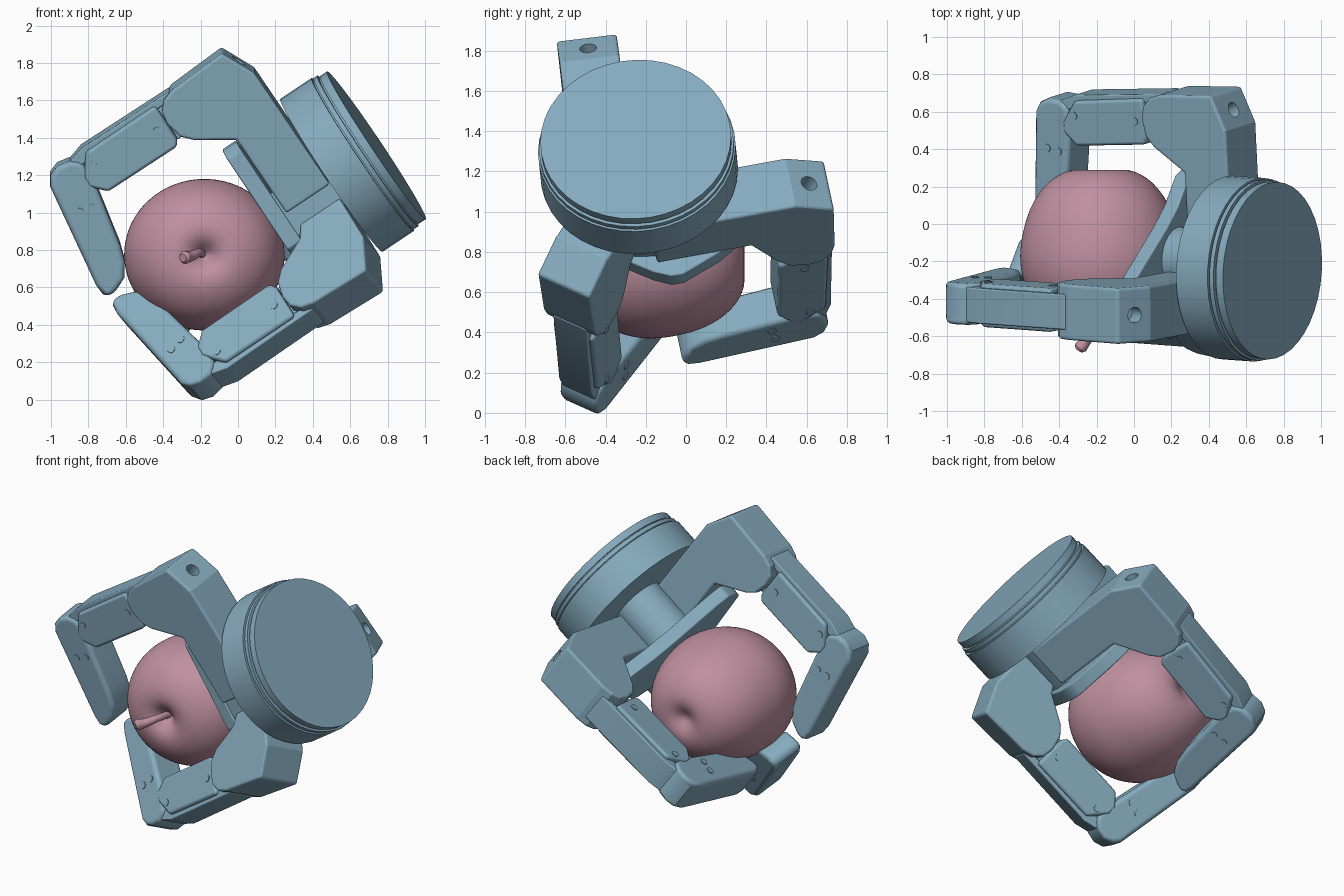
import bpy, bmesh, math
from mathutils import Vector, Matrix

if "Cube" in bpy.data.objects:
    bpy.data.objects.remove(bpy.data.objects["Cube"])

# Hand frame: P runs from the base disc to the fruit, U and V span the palm
O = Vector((0.74, -0.25, 1.36))
P = Vector((-0.83, 0.06, -0.555)).normalized()
U = Vector((0.555, 0, -0.83)).normalized()
V = U.cross(P).normalized()
U = P.cross(V).normalized()


def material(name, rgb):
    m = bpy.data.materials.new(name)
    m.diffuse_color = (*rgb, 1)
    m.use_nodes = True
    m.node_tree.nodes["Principled BSDF"].inputs["Base Color"].default_value = m.diffuse_color
    return m


STEEL = material("blue_grey", (0.24, 0.41, 0.52))
SKIN = material("fruit_pink", (0.52, 0.28, 0.35))


def frame(x, y, origin):
    m = Matrix((x, y, x.cross(y))).transposed().to_4x4()
    m.translation = origin
    return m


def finish(bm, name, m, mat, bevel=0.0, angle=35):
    bmesh.ops.transform(bm, matrix=m, verts=bm.verts)
    bmesh.ops.recalc_face_normals(bm, faces=bm.faces)
    me = bpy.data.meshes.new(name)
    bm.to_mesh(me)
    bm.free()
    ob = bpy.data.objects.new(name, me)
    bpy.context.collection.objects.link(ob)
    me.materials.append(mat)
    bpy.ops.object.select_all(action='DESELECT')
    bpy.context.view_layer.objects.active = ob
    ob.select_set(True)
    bpy.ops.object.shade_smooth_by_angle(angle=math.radians(angle))
    if bevel:
        b = ob.modifiers.new("bevel", 'BEVEL')
        b.width, b.segments, b.limit_method = bevel, 3, 'ANGLE'
        b.angle_limit = math.radians(40)
        b.harden_normals = True
    return ob


def prism(name, pts, width, m, bevel=0.012, z=0.0):
    bm = bmesh.new()
    f = bm.faces.new([bm.verts.new((x, y, z - width / 2)) for x, y in pts])
    r = bmesh.ops.extrude_face_region(bm, geom=[f])
    vs = [g for g in r['geom'] if isinstance(g, bmesh.types.BMVert)]
    bmesh.ops.translate(bm, vec=(0, 0, width), verts=vs)
    return finish(bm, name, m, STEEL, bevel)


def lathe(name, prof, m, steps, mat):
    # profile is (distance along local x, radius)
    bm = bmesh.new()
    vs = [bm.verts.new((a, r, 0)) for a, r in prof]
    es = [bm.edges.new(e) for e in zip(vs, vs[1:])]
    bmesh.ops.spin(bm, geom=vs + es, axis=(1, 0, 0), cent=(0, 0, 0),
                   angle=math.tau, steps=steps, use_duplicate=False)
    bmesh.ops.remove_doubles(bm, verts=bm.verts, dist=1e-4)
    return finish(bm, name, m, mat)


def pegs(name, places, m, radius, length):
    # round pegs crossing the finger from side to side
    bm = bmesh.new()
    for x, y in places:
        bmesh.ops.create_cone(bm, cap_ends=True, segments=16, radius1=radius,
                              radius2=radius, depth=length,
                              matrix=Matrix.Translation((x, y, 0)))
    return finish(bm, name, m, STEEL)


# Finger side profiles, as (P, outward distance)
KNUCKLE = [(.305, -.02), (.305, .70), (.39, .887), (.72, .872), (.79, .85),
           (.835, .80), (.845, .73), (.825, .64), (.775, .584), (.584, .456), (.584, -.02)]
LINK = [(.72, .62), (.72, .82), (1.46, .82), (1.46, .70), (1.38, .66)]
PHALANX = [(.87, .60), (.845, .64), (.845, .85), (1.29, .85), (1.38, .74), (1.38, .68), (1.31, .605)]
BACK_PLATE = [(.74, .83), (.74, .87), (1.30, .878), (1.40, .85), (1.38, .80)]
TIP = [(1.335, .77), (1.345, .82), (1.39, .856), (1.46, .87), (1.52, .85), (1.555, .80),
       (1.565, .74), (1.648, .22), (1.645, .16), (1.62, .13), (1.57, .14), (1.50, .17),
       (1.45, .24), (1.42, .33), (1.345, .68)]


def finger(name, u0, v0, wu, wv, lean, knuckle=KNUCKLE, hole_on=True):
    w = (U * wu + V * wv).normalized()
    m = frame(P, w, O + U * u0 + V * v0)
    j = Matrix.Translation((.7, .72, 0))
    ml = m @ j @ Matrix.Rotation(-math.radians(lean), 4, 'Z') @ j.inverted()
    base = prism(name + "_knuckle", knuckle, .30, m, .015)
    for poly in base.data.polygons:
        poly.use_smooth = False
    base.modifiers["bevel"].harden_normals = False
    if hole_on:
        # round access hole in the sloping back of the knuckle
        bm = bmesh.new()
        bmesh.ops.create_cone(bm, cap_ends=True, segments=24, radius1=.042, radius2=.042, depth=.2)
        hole = Matrix.Translation((.345, .79, 0)) @ Vector((-.187, .092, 0)).to_track_quat('Z', 'Y').to_matrix().to_4x4()
        cutter = finish(bm, name + "_hole_cutter", m @ hole, STEEL)
        for poly in cutter.data.polygons:
            poly.use_smooth = False
        cutter.hide_render = cutter.hide_viewport = True
        cut = base.modifiers.new("hole", 'BOOLEAN')
        cut.operation, cut.object = 'DIFFERENCE', cutter
    # moving links
    prism(name + "_inner_link", LINK, .15, ml, .01)
    prism(name + "_phalanx", PHALANX, .235, ml, .02)
    prism(name + "_back_plate", BACK_PLATE, .19, ml, .008)
    prism(name + "_tip", TIP, .225, ml, .03)
    pegs(name + "_phalanx_screws", [(.91, .73), (1.30, .77)], ml, .022, .245)
    pegs(name + "_tip_screws", [(1.50, .60), (1.43, .58)], ml, .022, .235)


# the lower finger is swung inwards, its knuckle ends short against the hub box
SHORT = KNUCKLE[:9] + [(.60, .49), (.56, .42), (.305, .42)]
SHORT = SHORT[1:]
finger("upper_finger", 0.0, -.175, -.994, -.105, 0)
finger("lower_finger", -.167, .06, .866, -.5, 0, SHORT, False)
finger("rear_finger", .205, .065, -.175, .985, 5)

# Round base with a grooved rim
lathe("base_disc", [(0, 0), (0, .475), (.045, .475), (.045, .463), (.055, .463), (.055, .485),
                    (.08, .485), (.08, .475), (.088, .475), (.088, .492), (.29, .492), (.29, 0)],
      frame(P, V, O), 40, STEEL)

# Palm hub, the box carrying the lower finger, and the palm plate
SZ = math.copysign(1, U.cross(V).dot(P))
flat = frame(U, V, O)
lathe("palm_hub", [(.27, 0), (.27, .17), (.62, .17), (.62, 0)], frame(P, V, O + V * .03), 32, STEEL)
prism("hub_box", [(-.10, -.27), (.17, -.27), (.30, -.04), (.30, .08), (-.10, .10)], .32, flat, .008, z=.45 * SZ)
palm = [(-.43, -.22), (-.44, -.13), (-.39, -.06), (-.14, .19), (-.04, .31), (.05, .47), (.10, .50),
        (.19, .48), (.29, .38), (.41, .20), (.42, .14), (.39, .05), (.30, -.12), (.20, -.28), (-.38, -.28)]
prism("palm_plate", palm, .09, flat, .01, z=.645 * SZ)

# Apple, lathed along the depth axis
fruit = [(.25, 0), (.255, .03), (.292, .09), (.292, .17), (.235, .28), (.10, .38), (-.07, .425),
         (-.20, .437), (-.33, .41), (-.45, .34), (-.52, .24), (-.545, .15), (-.525, .08), (-.48, .035), (-.45, 0)]
fm = frame(Vector((0, 1, 0)), Vector((0, 0, 1)), Vector((-.18, 0, .775)))
apple = lathe("apple", fruit, fm @ Matrix.Diagonal((1, .945, 1, 1)), 32, SKIN)
for poly in apple.data.polygons:
    poly.use_smooth = True
apple.modifiers.new("smooth", 'SUBSURF').levels = 2
apple.modifiers["smooth"].render_levels = 2

# Curved stem with a thick end
cu = bpy.data.curves.new("apple_stem", 'CURVE')
cu.dimensions, cu.bevel_depth, cu.bevel_resolution, cu.use_fill_caps = '3D', .022, 4, True
sp = cu.splines.new('BEZIER')
stem = [((-.19, -.42, .775), 1), ((-.21, -.56, .785), 1), ((-.26, -.63, .765), 1.3),
        ((-.285, -.66, .76), 1.6), ((-.295, -.675, .757), 1.0)]
sp.bezier_points.add(len(stem) - 1)
for bp, (co, r) in zip(sp.bezier_points, stem):
    bp.co, bp.radius = co, r
    bp.handle_left_type = bp.handle_right_type = 'AUTO'
cu.materials.append(SKIN)
bpy.context.collection.objects.link(bpy.data.objects.new("apple_stem", cu))
